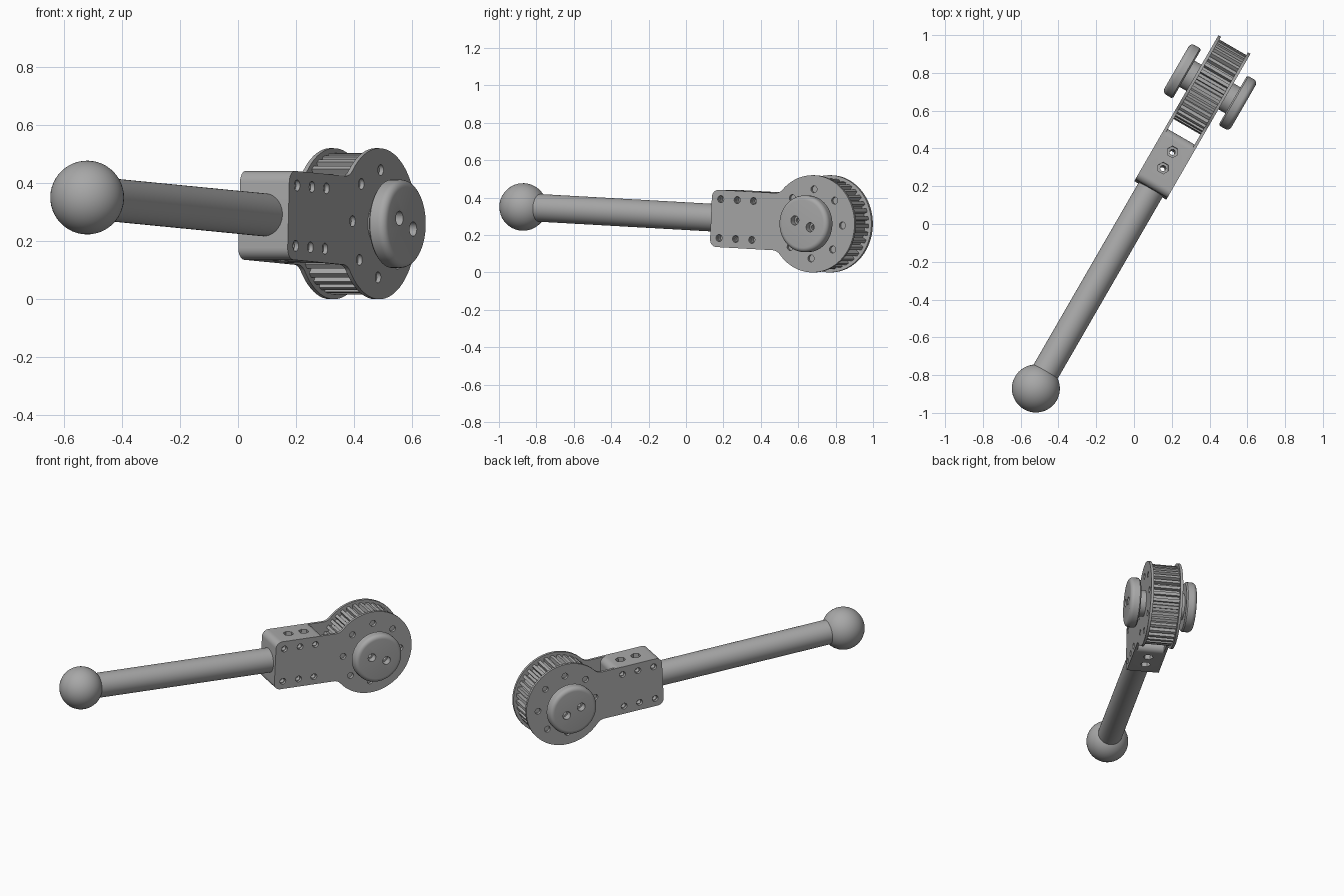
import bpy, bmesh
from math import sin, cos, pi, radians, sqrt
from mathutils import Matrix, Vector

cube = bpy.data.objects.get("Cube")
if cube:
    bpy.data.objects.remove(cube, do_unlink=True)

# Local frame: origin on the wheel axle, X along the arm, Y along the axle
PLACE = (Matrix.Translation((0.402, 0.725, 0.26))
         @ Matrix.Rotation(radians(60), 4, 'Z') @ Matrix.Rotation(radians(2.8), 4, 'Y'))

GREY = bpy.data.materials.new("metal grey")
GREY.use_nodes = True
GREY.diffuse_color = (0.39, 0.39, 0.39, 1)
GREY.node_tree.nodes["Principled BSDF"].inputs["Base Color"].default_value = (0.39, 0.39, 0.39, 1)
parts = []


def finish(name, bm, cutter=None):
    """Turn a bmesh into a placed part, with optional holes cut out."""
    bmesh.ops.recalc_face_normals(bm, faces=bm.faces)
    mesh = bpy.data.meshes.new(name)
    bm.to_mesh(mesh)
    bm.free()
    obj = bpy.data.objects.new(name, mesh)
    bpy.context.collection.objects.link(obj)
    for c in cutter or []:
        mod = obj.modifiers.new("holes", 'BOOLEAN')
        mod.operation, mod.solver, mod.object = 'DIFFERENCE', 'EXACT', c
    if cutter:
        bpy.context.view_layer.update()
        deps = bpy.context.evaluated_depsgraph_get()
        cut = bpy.data.meshes.new_from_object(obj.evaluated_get(deps))
        obj.modifiers.clear()
        obj.data = cut
        for c in cutter:
            bpy.data.objects.remove(c, do_unlink=True)
    obj.data.materials.clear()
    obj.data.materials.append(GREY)
    obj.matrix_world = PLACE
    parts.append(obj)


def add_cylinder(bm, start, end, r, sides=20):
    a, b = Vector(start), Vector(end)
    rot = (b - a).to_track_quat('Z', 'Y').to_matrix().to_4x4()
    bmesh.ops.create_cone(bm, cap_ends=True, segments=sides, radius1=r, radius2=r,
                          depth=(b - a).length,
                          matrix=Matrix.Translation((a + b) / 2) @ rot)


def hole_cutter(holes):
    """Helper object made of cylinders, used once and removed."""
    bm = bmesh.new()
    for h in holes:
        add_cylinder(bm, *h)
    bmesh.ops.recalc_face_normals(bm, faces=bm.faces)
    mesh = bpy.data.meshes.new("cutter")
    bm.to_mesh(mesh)
    bm.free()
    obj = bpy.data.objects.new("cutter", mesh)
    obj.hide_render = True
    bpy.context.collection.objects.link(obj)
    return obj


def prism(outline, y0, y1):
    """Extrude an XZ outline along the axle."""
    bm = bmesh.new()
    face = bm.faces.new([bm.verts.new((x, y0, z)) for x, z in outline])
    ext = bmesh.ops.extrude_face_region(bm, geom=[face])
    verts = [g for g in ext["geom"] if isinstance(g, bmesh.types.BMVert)]
    bmesh.ops.translate(bm, verts=verts, vec=(0, y1 - y0, 0))
    return bm


def arc(cx, cz, r, a0, a1, n):
    return [(cx + r * cos(a0 + (a1 - a0) * i / n), cz + r * sin(a0 + (a1 - a0) * i / n))
            for i in range(n + 1)]


def lathe(profile, side):
    """Spin (y, radius) points around the axle."""
    bm = bmesh.new()
    vs = [bm.verts.new((0, y * side, r)) for y, r in profile]
    es = [bm.edges.new(p) for p in zip(vs, vs[1:])]
    bmesh.ops.spin(bm, geom=vs + es, cent=(0, 0, 0), axis=(0, 1, 0),
                   angle=2 * pi, steps=64)
    bmesh.ops.remove_doubles(bm, verts=bm.verts, dist=1e-5)
    return bm


HALF_W, PLATE_T = 0.098, 0.016
BACK, H, DISC = -0.627, 0.153, 0.26
IN = HALF_W - PLATE_T
CORNER, FILLET = 0.04, 0.06

# Side plates: round disc blended into a rounded tail
fz = H + FILLET
fx = -sqrt((DISC + FILLET) ** 2 - fz ** 2)
ang = Vector((fx, fz)).angle(Vector((1, 0)))
upper = arc(0, 0, DISC, 0, ang, 28)
upper += arc(fx, fz, FILLET, ang - pi, -pi / 2, 8)[1:]
upper += arc(BACK + CORNER, H - CORNER, CORNER, pi / 2, pi, 8)
plate_outline = upper + [(x, -z) for x, z in reversed(upper[1:])]

screw_x = (-0.572, -0.47, -0.37)
bolts = [(x, z) for x in screw_x for z in (-0.104, 0.104)]
ring = [(0.185 * cos(i * pi / 4), 0.185 * sin(i * pi / 4)) for i in range(8)]

for label, s in (("left", 1), ("right", -1)):
    holes = [((x, s * 0.06, z), (x, s * 0.12, z), 0.019) for x, z in bolts + ring]
    finish(label + "_side_plate", prism(plate_outline, s * IN, s * HALF_W),
           [hole_cutter(holes)])

    # End knob with its hub and two pin holes
    knob = [(0.07, 0), (0.07, 0.08), (0.14, 0.08), (0.14, 0.144), (0.148, 0.152)]
    knob += arc(0.18, 0.127, 0.025, pi / 2, 0, 6) + [(0.205, 0)]
    pins = [((x, s * 0.165, z), (x, s * 0.23, z), 0.025) for x, z in ((-0.048, 0.016), (0.048, -0.016))]
    sink = [((x, s * 0.145, z), (x, s * 0.18, z), 0.015) for x, z in ((-0.048, 0.016), (0.048, -0.016))]
    finish(label + "_knob", lathe(knob, s), [hole_cutter(pins), hole_cutter(sink)])

# Clamp block between the plates
END = -0.31
block = arc(END - CORNER, H - CORNER, CORNER, 0, pi / 2, 8)
block += arc(BACK + CORNER, H - CORNER, CORNER, pi / 2, pi, 8)
block += [(x, -z) for x, z in reversed(block)]
side_holes = [((x, s * 0.055, z), (x, s * 0.12, z), 0.015) for x, z in bolts for s in (-1, 1)]
clamp_x = (-0.503, -0.404)
through = [((x, 0, -0.2), (x, 0, 0.2), 0.015) for x in clamp_x]
hexes = [((x, 0, s * 0.12), (x, 0, s * 0.2), 0.031, 6) for x in clamp_x for s in (-1, 1)]
finish("clamp_block", prism(block, -IN, IN),
       [hole_cutter(side_holes), hole_cutter(through), hole_cutter(hexes)])

# Toothed belt wheel
TEETH, pitch = 36, 2 * pi / 36
teeth = []
for i in range(TEETH):
    for frac, r in ((-0.30, 0.220), (-0.22, 0.243), (0.22, 0.243), (0.30, 0.220)):
        a = (i + frac) * pitch
        teeth.append((r * cos(a), r * sin(a)))
finish("toothed_wheel", prism(teeth, -IN, IN))

# Handle rod and ball grip
bm = bmesh.new()
add_cylinder(bm, (-1.845, 0, 0), (-0.61, 0, 0), 0.074, 48)
finish("handle_rod", bm)
bm = bmesh.new()
bmesh.ops.create_uvsphere(bm, u_segments=48, v_segments=24, radius=0.127,
                          matrix=Matrix.Translation((-1.845, 0, 0)))
finish("ball_grip", bm)

# Smooth the curved surfaces, keep edges crisp
bpy.ops.object.select_all(action='DESELECT')
for p in parts:
    p.select_set(True)
bpy.context.view_layer.objects.active = parts[0]
bpy.ops.object.shade_smooth_by_angle(angle=radians(30))
